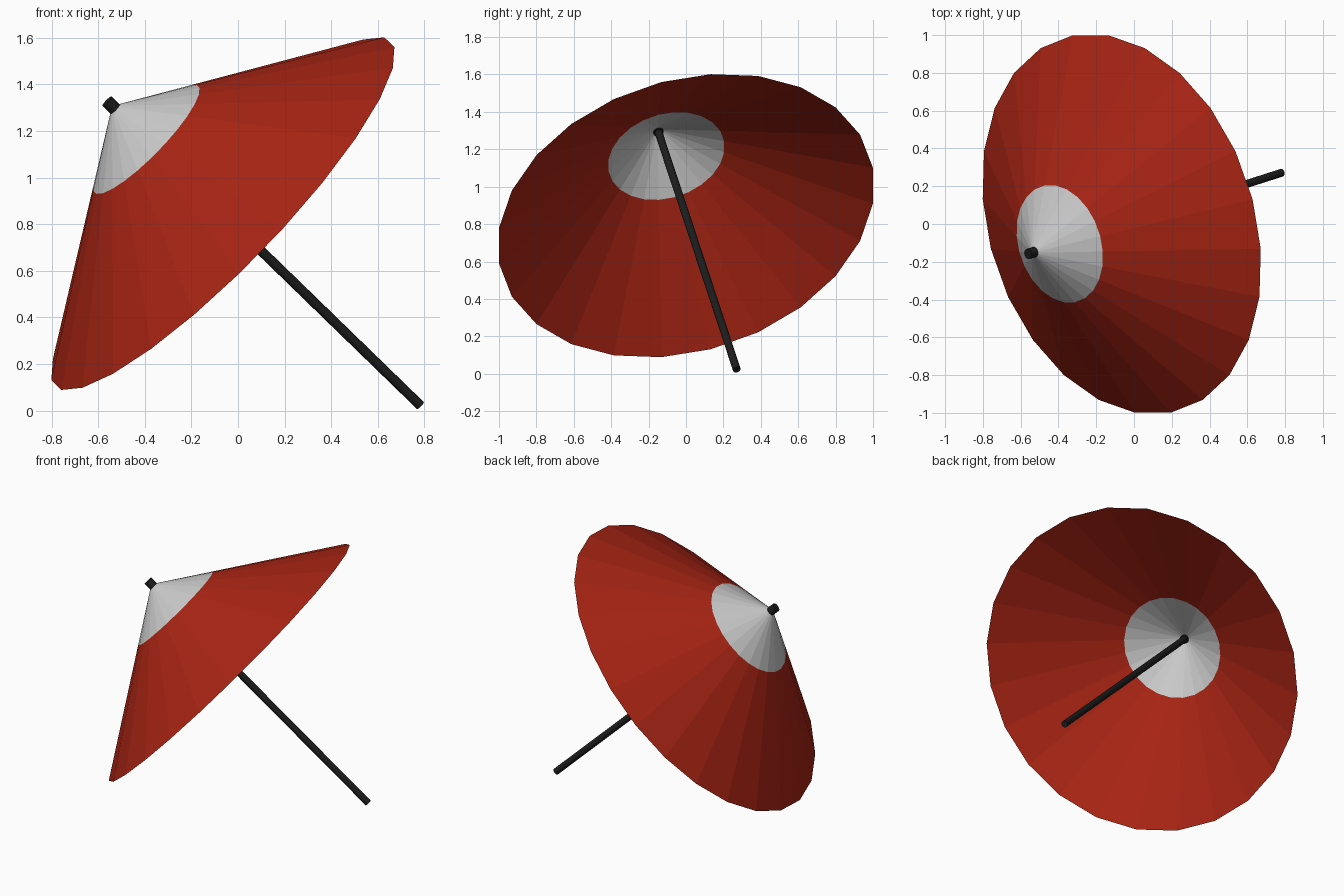
import bpy, bmesh, math
from mathutils import Vector, Matrix

if "Cube" in bpy.data.objects:
    bpy.data.objects.remove(bpy.data.objects["Cube"])

SIDES = 24
CENTRE = Vector((-0.065, 0.0, 0.845))           # middle of the rim circle
W = Vector((-0.699, -0.224, 0.679)).normalized()  # tilted axis, towards the tip
V = (Vector((0, 1, 0)) - W * W.y).normalized()
U = V.cross(W)
FRAME = Matrix.Translation(CENTRE) @ Matrix((U, V, W)).transposed().to_4x4()


def material(name, colour):
    m = bpy.data.materials.new(name)
    m.diffuse_color = (*colour, 1)
    m.use_nodes = True
    m.node_tree.nodes["Principled BSDF"].inputs["Base Color"].default_value = m.diffuse_color
    return m


def finish(name, bm, mat=None):
    me = bpy.data.meshes.new(name)
    bmesh.ops.recalc_face_normals(bm, faces=bm.faces)
    bm.to_mesh(me)
    bm.free()
    ob = bpy.data.objects.new(name, me)
    bpy.context.collection.objects.link(ob)
    ob.matrix_world = FRAME
    if mat:
        me.materials.append(mat)
    return ob


def cone_sheet(name, r1, z1, r2, z2, mat=None):
    """Open faceted cone band; r2 = 0 closes it to a point."""
    bm = bmesh.new()

    def ring(r, z):
        angles = [math.tau * (k + 0.5) / SIDES for k in range(SIDES)]
        return [bm.verts.new((r * math.sin(a), r * math.cos(a), z)) for a in angles]

    low = ring(r1, z1)
    high = ring(r2, z2) if r2 else [bm.verts.new((0, 0, z2))] * SIDES
    for i in range(SIDES):
        j = (i + 1) % SIDES
        quad = [low[j], low[i], high[i]] + ([high[j]] if r2 else [])
        bm.faces.new(quad)
    return finish(name, bm, mat)


def rod(name, r, z1, z2, mat, sides):
    bm = bmesh.new()
    bmesh.ops.create_cone(bm, cap_ends=True, segments=sides, radius1=r, radius2=r,
                          depth=z2 - z1, matrix=Matrix.Translation((0, 0, (z1 + z2) / 2)))
    return finish(name, bm, mat)


red = material("red_cloth", (0.4, 0.018, 0.007))
black = material("black_wood", (0.012, 0.012, 0.012))

# canopy: red outer band and grey centre
TIP, R, R_IN = 0.68, 1.034, 0.32
Z_IN = TIP * (1 - R_IN / R)
cone_sheet("canopy_outer", R, 0, R_IN, Z_IN, red)
cone_sheet("canopy_centre", R_IN, Z_IN, 0, TIP)

# pole and top knob
rod("pole", 0.021, -1.212, TIP - 0.01, black, 24)
rod("top_knob", 0.028, TIP - 0.026, TIP + 0.03, black, 24)
